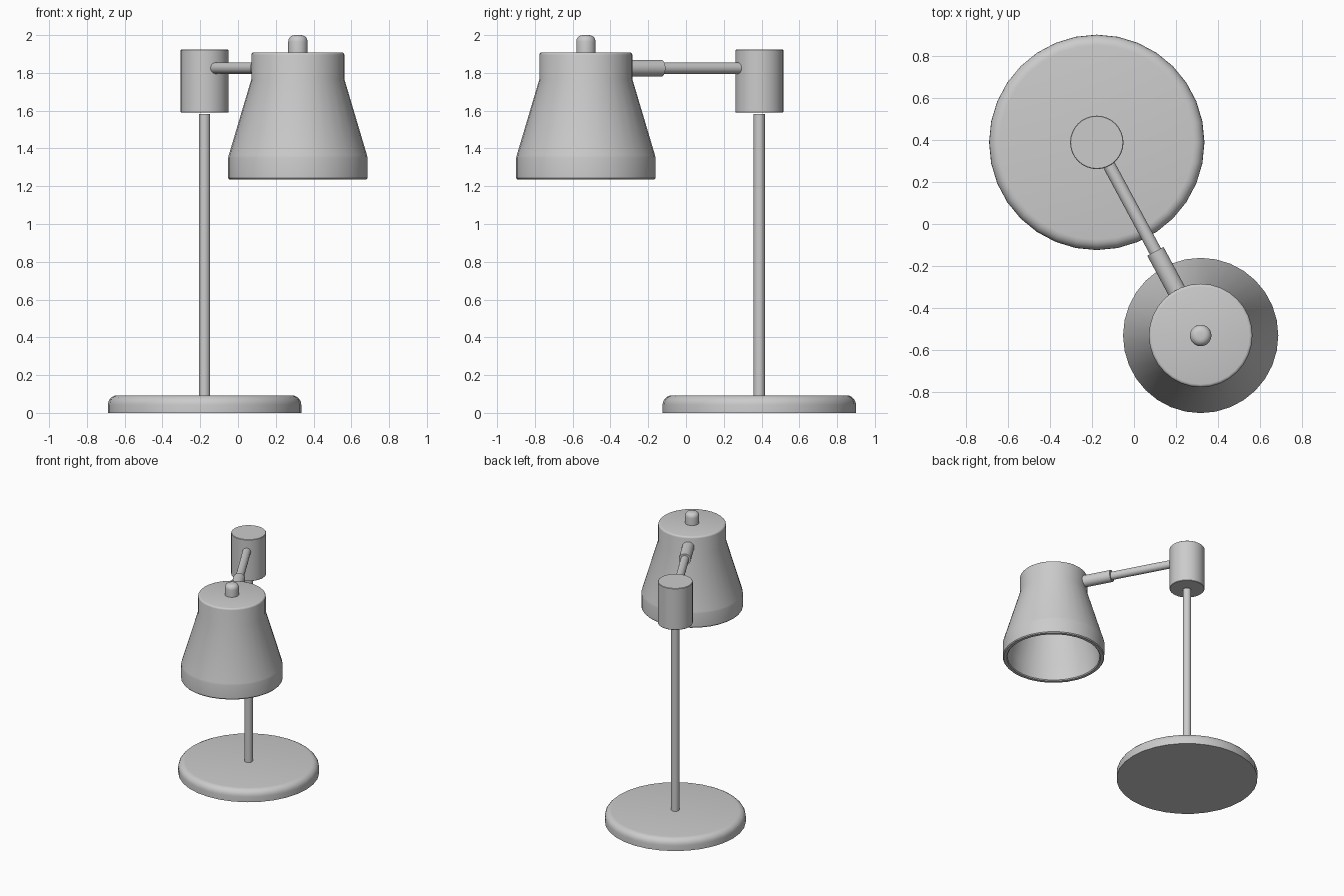
import bpy, math
from mathutils import Vector

if "Cube" in bpy.data.objects:
    bpy.data.objects.remove(bpy.data.objects["Cube"])

SIDES = 32
POST = Vector((-0.177, 0.388, 0))
SHADE = Vector((0.317, -0.53, 0))


def finish(obj, angle=35):
    bpy.ops.object.select_all(action='DESELECT')
    obj.select_set(True)
    bpy.context.view_layer.objects.active = obj
    bpy.ops.object.shade_smooth_by_angle(angle=math.radians(angle))


def lathe(name, profile, centre, sides=SIDES):
    """Spin (radius, z) points about a vertical axis; radius 0 makes a pole."""
    verts, rings, faces = [], [], []
    for r, z in profile:
        n = 1 if r == 0 else sides
        rings.append([len(verts) + i for i in range(n)])
        verts += [(centre.x + r * math.cos(math.tau * i / sides),
                   centre.y + r * math.sin(math.tau * i / sides), z) for i in range(n)]
    for a, b in zip(rings, rings[1:]):
        for i in range(sides):
            j = (i + 1) % sides
            quad = [a[i % len(a)], a[j % len(a)], b[j % len(b)], b[i % len(b)]]
            faces.append(list(dict.fromkeys(quad)))
    mesh = bpy.data.meshes.new(name)
    mesh.from_pydata(verts, [], faces)
    obj = bpy.data.objects.new(name, mesh)
    bpy.context.collection.objects.link(obj)
    finish(obj)


def rod(name, start, end, radius):
    axis = end - start
    bpy.ops.mesh.primitive_cylinder_add(vertices=SIDES, radius=radius, depth=axis.length,
                                        location=(start + end) / 2,
                                        rotation=axis.to_track_quat('Z', 'Y').to_euler())
    obj = bpy.context.object
    obj.name = name
    finish(obj)


def arc(r, z, size, steps=5):
    """Quarter-round outer top corner from vertical side to flat top."""
    return [(r - size + size * math.cos(a), z - size + size * math.sin(a))
            for a in (math.pi / 2 * i / steps for i in range(steps + 1))]


# Round foot with softened top edge
lathe("base", [(0, 0), (0.512, 0)] + arc(0.512, 0.093, 0.05) + [(0, 0.093)], POST)

# Upright and the joint block above it
rod("post", POST + Vector((0, 0, 0.08)), POST + Vector((0, 0, 1.582)), 0.03)
lathe("joint_block", [(0, 1.59), (0.124, 1.59), (0.127, 1.593),
                      (0.127, 1.92), (0.124, 1.923), (0, 1.923)], POST)

# Horizontal arm with a thicker sleeve into the shade
direction = (SHADE - POST).normalized()
lift = Vector((0, 0, 1.825))
rod("arm", POST + lift + direction * 0.06, POST + lift + direction * 0.60, 0.03)
rod("arm_sleeve", POST + lift + direction * 0.588, POST + lift + direction * 0.815, 0.044)

# Hollow shade, outside wall from the top down, then inside wall back up
lathe("shade", [(0, 1.878), (0.214, 1.878), (0.214, 1.765), (0.335, 1.355), (0.335, 1.243),
                (0.341, 1.236), (0.363, 1.236), (0.369, 1.243), (0.369, 1.35),
                (0.366, 1.364), (0.246, 1.767)] + arc(0.246, 1.909, 0.014, 3) + [(0, 1.909)], SHADE)

# Rounded knob on top
lathe("shade_knob", [(0, 1.89), (0.051, 1.89)] + arc(0.051, 2.0, 0.034) + [(0, 2.0)], SHADE)
